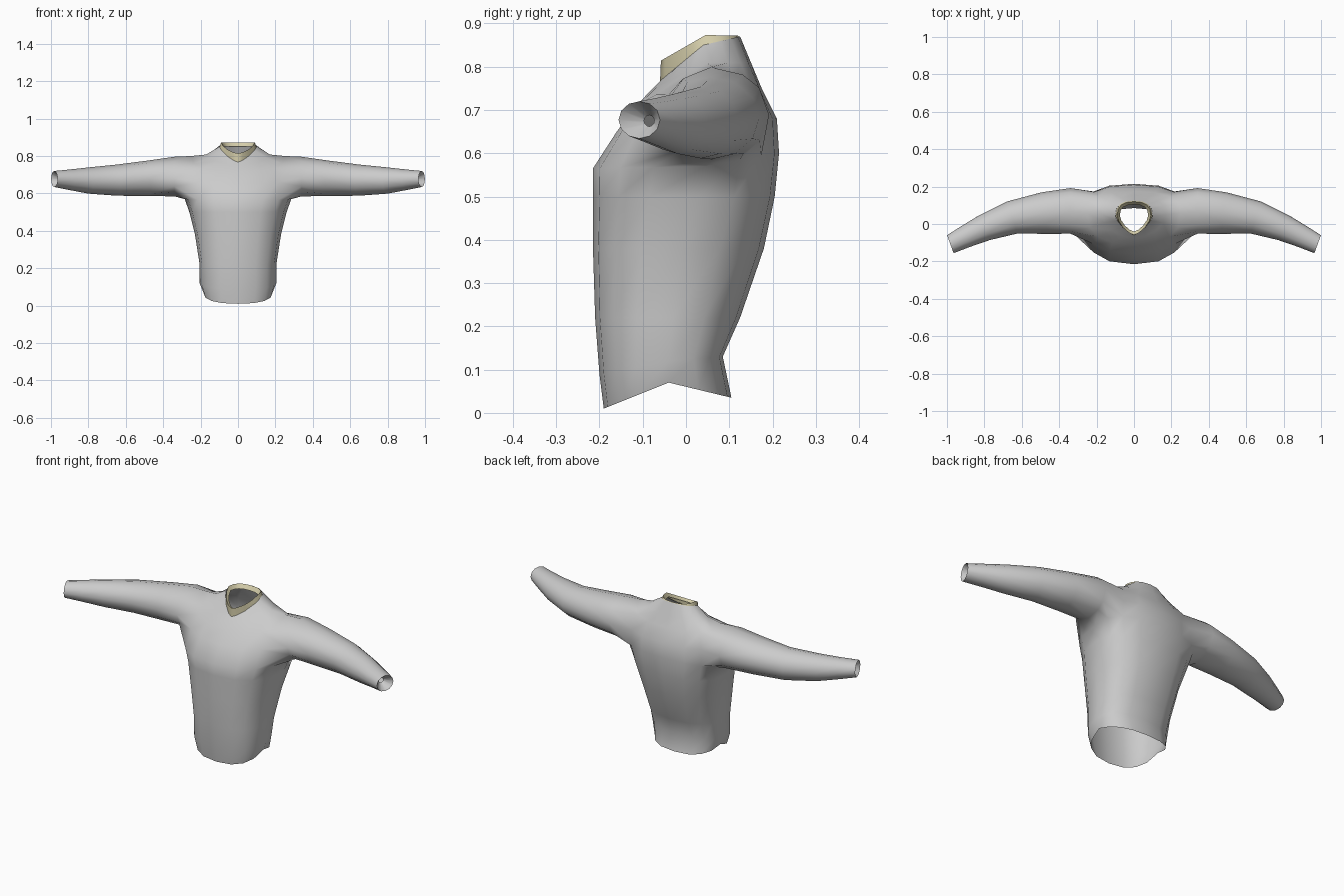
import bpy, bmesh, math
from mathutils import Vector

if "Cube" in bpy.data.objects:
    bpy.data.objects.remove(bpy.data.objects["Cube"])

N = 16  # points around the body


def material(name, rgb):
    m = bpy.data.materials.new(name)
    m.use_nodes = True
    m.diffuse_color = (*rgb, 1)
    m.node_tree.nodes["Principled BSDF"].inputs["Base Color"].default_value = (*rgb, 1)
    return m


def power(v, p):
    return math.copysign(abs(v) ** p, v) if abs(v) > 1e-6 else 0.0


def body_ring(bm, w, front, side, back, p=0.8, pb=0.8):
    """Ring through front, side and back points, each given as (y, z)."""
    verts = []
    for i in range(N):
        a = 2 * math.pi * i / N
        end, q = (front, p) if math.cos(a) > 0 else (back, pb)
        t = abs(power(math.cos(a), q))
        y, z = (side[k] + (end[k] - side[k]) * t for k in (0, 1))
        verts.append(bm.verts.new((w * power(math.sin(a), q), y, z)))
    return verts


def bridge(bm, a, b, skip=()):
    n = len(a)
    for i in range(n):
        if i not in skip:
            bm.faces.new((a[i], a[(i + 1) % n], b[(i + 1) % n], b[i]))


def finish(bm, name, mat):
    bmesh.ops.recalc_face_normals(bm, faces=bm.faces)
    me = bpy.data.meshes.new(name)
    bm.to_mesh(me)
    bm.free()
    ob = bpy.data.objects.new(name, me)
    bpy.context.collection.objects.link(ob)
    me.materials.append(mat)
    bpy.ops.object.select_all(action="DESELECT")
    ob.select_set(True)
    bpy.context.view_layer.objects.active = ob
    bpy.ops.object.shade_smooth_by_angle(angle=math.radians(60))


grey = material("grey cloth", (0.6, 0.6, 0.6))
beige = material("beige trim", (0.66, 0.61, 0.4))

# Torso rings from hem to neck: half width, front, side, back
body = [
    (0.185, (-0.19, 0.01), (-0.04, 0.07), (0.105, 0.035)),
    (0.205, (-0.2, 0.09), (-0.04, 0.12), (0.085, 0.13)),
    (0.205, (-0.21, 0.22), (-0.03, 0.22), (0.125, 0.22)),
    (0.23, (-0.215, 0.38), (-0.01, 0.38), (0.18, 0.38)),
    (0.26, (-0.215, 0.5), (0.03, 0.5), (0.205, 0.5)),
    (0.285, (-0.215, 0.565), (0.045, 0.57), (0.215, 0.6)),
    (0.28, (-0.16, 0.65), (0.05, 0.69), (0.21, 0.68)),
    (0.25, (-0.11, 0.715), (0.06, 0.8), (0.175, 0.75)),
    (0.17, (-0.075, 0.752), (0.05, 0.808), (0.15, 0.81), 1.1),
    (0.1, (-0.055, 0.772), (0.04, 0.85), (0.125, 0.87), 1.5),
]
bm = bmesh.new()
rings = [body_ring(bm, *r) for r in body]
ARM_ROWS = (5, 6)
ARM_COLS = (2, 3, 4, 5)
for k in range(len(rings) - 1):
    skip = ARM_COLS + tuple(N - 1 - c for c in ARM_COLS) if k in ARM_ROWS else ()
    bridge(bm, rings[k], rings[k + 1], skip)

# Sleeve stations: centre, half depth, half height, turn of the section
sleeve = [
    ((0.34, 0.07, 0.69), 0.122, 0.106, 0.0),
    ((0.48, 0.058, 0.681), 0.112, 0.095, 8),
    ((0.65, 0.035, 0.671), 0.09, 0.083, 18),
    ((0.8, -0.02, 0.669), 0.072, 0.07, 24),
    ((0.9, -0.067, 0.673), 0.06, 0.055, 24),
    ((0.982, -0.108, 0.677), 0.051, 0.043, 20),
    ((0.94, -0.085, 0.675), 0.013, 0.013, 24),  # cuff folded inward
]
for s in (1, -1):
    col = lambda i: i if s > 0 else (N - i) % N
    # Armhole edge, walked from the front bottom corner
    edge = [rings[5][col(i)] for i in range(2, 7)]
    edge += [rings[6][col(6)]]
    edge += [rings[7][col(i)] for i in range(6, 1, -1)]
    edge += [rings[6][col(2)]]
    angles = [math.atan2(v.co.z - 0.685, v.co.y - 0.06) for v in edge]
    even = [math.radians(-150 + 30 * i) for i in range(12)]
    last = edge
    for j, (c, d, h, turn) in enumerate(sleeve):
        t = math.radians(turn)
        ring = []
        for a0, a1 in zip(angles, even):
            diff = (a1 - a0 + math.pi) % (2 * math.pi) - math.pi
            a = a0 + diff * min(1, 0.5 + j * 0.5)
            y = d * math.cos(a)
            p = Vector(c) + Vector((y * math.sin(t), y * math.cos(t), h * math.sin(a)))
            ring.append(bm.verts.new((s * p.x, p.y, p.z)))
        bridge(bm, last, ring)
        last = ring
finish(bm, "sweater", grey)

# Collar band with a pointed front
bm = bmesh.new()
collar = [
    (0.099, (-0.06, 0.766), (0.04, 0.846), (0.126, 0.866), 1.5),
    (0.09, (-0.058, 0.814), (0.045, 0.873), (0.12, 0.872), 1.3),
    (0.076, (-0.04, 0.805), (0.045, 0.852), (0.104, 0.85), 1.3),
]
bands = [body_ring(bm, *r) for r in collar]
for a, b in zip(bands, bands[1:]):
    bridge(bm, a, b)
finish(bm, "collar", beige)
